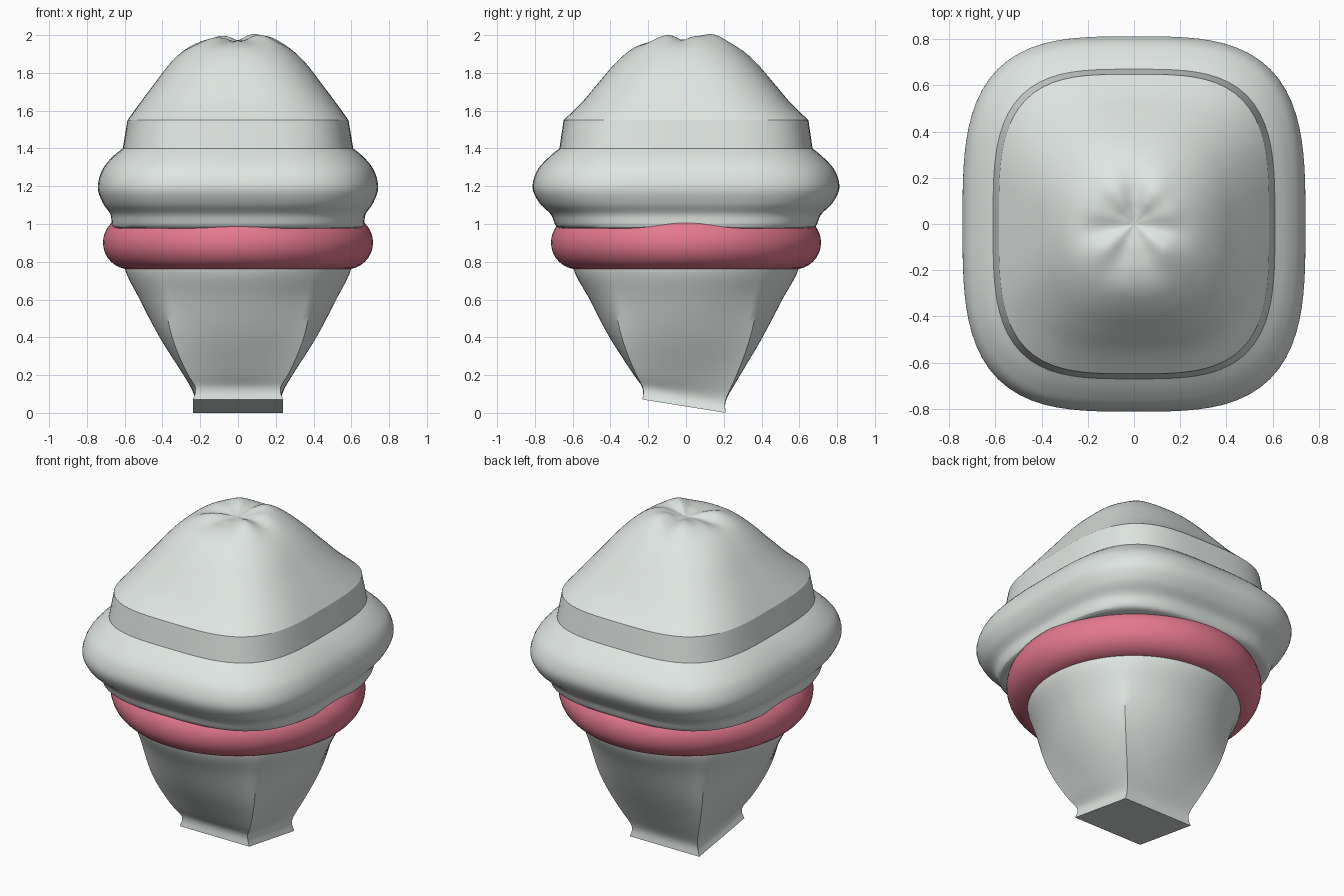
import bpy, bmesh, math

if "Cube" in bpy.data.objects:
    bpy.data.objects.remove(bpy.data.objects["Cube"])

SIDES = 96


def material(name, rgb):
    m = bpy.data.materials.new(name)
    m.diffuse_color = (*rgb, 1)
    m.use_nodes = True
    m.node_tree.nodes["Principled BSDF"].inputs["Base Color"].default_value = m.diffuse_color
    return m


cream_mat = material("pale_cream", (0.74, 0.79, 0.76))
pink_mat = material("pink", (0.78, 0.19, 0.27))


def spline(keys, steps):
    """Smooth curve through key tuples (Catmull-Rom)."""
    pts = [keys[0]] + keys + [keys[-1]]
    out = []
    for i in range(1, len(pts) - 2):
        a, b, c, d = pts[i - 1:i + 3]
        for s in range(steps):
            t = s / steps
            out.append(tuple(
                0.5 * (2 * q + (r - p) * t + (2 * p - 5 * q + 4 * r - w) * t * t
                       + (3 * q - p - 3 * r + w) * t ** 3)
                for p, q, r, w in zip(a, b, c, d)))
    return out + [keys[-1]]


def loft(name, rings, mat, angle, tip=None):
    """Skin a list of point rings; close the bottom, and the top with a fan to tip."""
    bm = bmesh.new()
    loops = [[bm.verts.new(p) for p in ring] for ring in rings]
    n = len(loops[0])
    for lo, hi in zip(loops, loops[1:]):
        for i in range(n):
            j = (i + 1) % n
            bm.faces.new((lo[i], lo[j], hi[j], hi[i]))
    bm.faces.new(loops[0][::-1])
    if tip:
        top = bm.verts.new(tip)
        for i in range(n):
            bm.faces.new((loops[-1][i], loops[-1][(i + 1) % n], top))
    else:
        bm.faces.new(loops[-1])
    bmesh.ops.recalc_face_normals(bm, faces=bm.faces)
    mesh = bpy.data.meshes.new(name)
    bm.to_mesh(mesh)
    bm.free()
    obj = bpy.data.objects.new(name, mesh)
    bpy.context.collection.objects.link(obj)
    finish(obj, mat, angle)


def finish(obj, mat, angle):
    obj.data.materials.append(mat)
    bpy.ops.object.select_all(action='DESELECT')
    obj.select_set(True)
    bpy.context.view_layer.objects.active = obj
    bpy.ops.object.shade_smooth_by_angle(angle=math.radians(angle))


ANGLES = [2 * math.pi * i / SIDES for i in range(SIDES)]


# Cone: tilted square foot blending into a round rim
def cone_ring(z, half, depth, roundness, tilt):
    ring = []
    for a in ANGLES:
        c, s = math.cos(a), math.sin(a)
        k = (1 - roundness) / max(abs(c), abs(s)) + roundness
        x, y = half * k * c, depth * k * s - 0.01 * tilt
        ring.append((x, y, z - 0.16 * y * tilt))
    return ring


cone_keys = [(0.034, 0.238, 0.22, 0, 1), (0.1, 0.228, 0.222, 0.04, 0.9),
             (0.2, 0.288, 0.282, 0.2, 0.3), (0.4, 0.415, 0.405, 0.55, 0),
             (0.6, 0.52, 0.51, 0.85, 0), (0.76, 0.598, 0.595, 1, 0),
             (0.9, 0.6, 0.6, 1, 0)]
loft("cone", [cone_ring(*k) for k in spline(cone_keys, 5)], cream_mat, 35)

# Pink collar around the rim
bpy.ops.mesh.primitive_torus_add(location=(0, 0, 0.902), major_radius=0.573,
                                 minor_radius=0.142, major_segments=96,
                                 minor_segments=32)
collar = bpy.context.object
collar.name = "collar"
finish(collar, pink_mat, 40)


# Whipped top: rounded-square rings, with a pinched and rippled crown
def cream_ring(z, hx, hy, n):
    ring = []
    for a in ANGLES:
        c, s = math.cos(a), math.sin(a)
        r = (abs(c / hx) ** n + abs(s / hy) ** n) ** (-1 / n)
        ripple = 0
        if z > 1.6:
            w = math.exp(-((hx - 0.16) / 0.09) ** 2)
            ripple = w * (0.012 * math.cos(4 * a - math.pi)
                          + 0.012 * math.cos(a - math.pi / 4)
                          + 0.006 * math.sin(7 * a))
        ring.append((r * c, r * s, z + ripple))
    return ring


roll = [(0.975, 0.62, 0.63, 2.8), (0.985, 0.665, 0.685, 3),
        (1.05, 0.675, 0.715, 3.2), (1.11, 0.715, 0.775, 3.3),
        (1.19, 0.742, 0.812, 3.3), (1.28, 0.722, 0.79, 3.3),
        (1.35, 0.67, 0.73, 3.3), (1.4, 0.61, 0.67, 3.4)]
step = [(1.4, 0.61, 0.67, 3.4), (1.55, 0.585, 0.648, 3.4)]
dome = [(1.55, 0.585, 0.648, 3.4), (1.64, 0.52, 0.555, 3.1),
        (1.74, 0.445, 0.47, 2.8), (1.85, 0.36, 0.375, 2.5),
        (1.93, 0.275, 0.285, 2.3), (1.975, 0.19, 0.195, 2.1),
        (1.982, 0.12, 0.12, 2), (1.972, 0.06, 0.06, 2), (1.965, 0.02, 0.02, 2)]
profile = spline(roll, 5)[:-1] + spline(step, 3)[:-1] + spline(dome, 6)
loft("whipped_top", [cream_ring(*k) for k in profile], cream_mat, 25,
     tip=(0, 0, 1.962))
